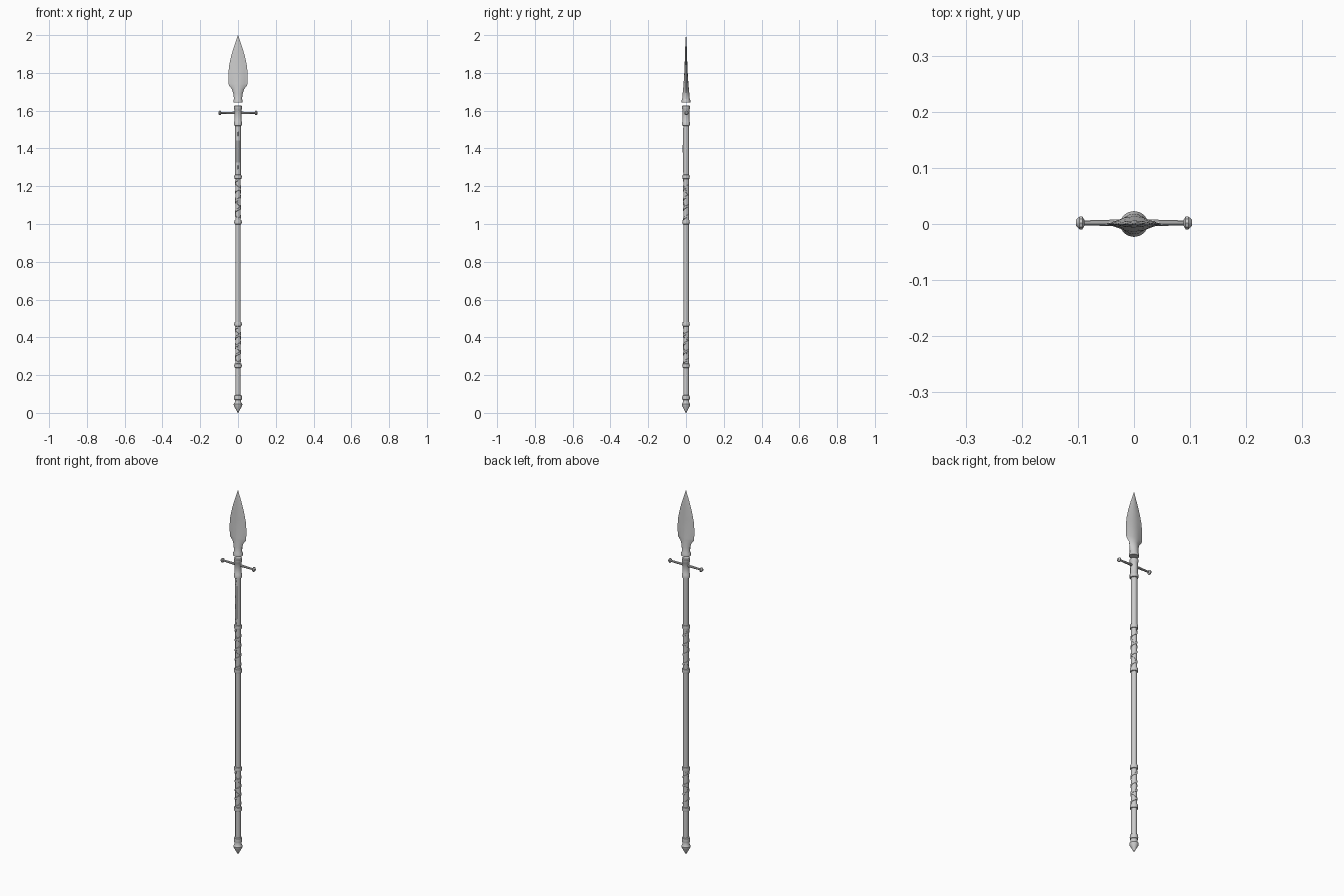
import bpy, bmesh
from math import sin, cos, pi, copysign
from mathutils import Matrix

if "Cube" in bpy.data.objects:
    bpy.data.objects.remove(bpy.data.objects["Cube"])


def loft(name, rings, caps=True):
    """Skin a list of closed point rings into one object."""
    bm = bmesh.new()
    rows = [[bm.verts.new(p) for p in ring] for ring in rings]
    n = len(rows[0])
    for a, b in zip(rows, rows[1:]):
        for i in range(n):
            bm.faces.new((a[i], a[(i + 1) % n], b[(i + 1) % n], b[i]))
    if caps:
        bm.faces.new(rows[0])
        bm.faces.new(rows[-1])
    bmesh.ops.recalc_face_normals(bm, faces=bm.faces[:])
    me = bpy.data.meshes.new(name)
    bm.to_mesh(me)
    bm.free()
    ob = bpy.data.objects.new(name, me)
    bpy.context.collection.objects.link(ob)
    bpy.ops.object.select_all(action='DESELECT')
    ob.select_set(True)
    bpy.context.view_layer.objects.active = ob
    bpy.ops.object.shade_smooth_by_angle(angle=0.6)
    return ob


def lathe(name, profile, sides=14, y=0.0, matrix=None):
    """Revolve (radius, z) pairs around the vertical axis."""
    rings = [[(r * cos(2 * pi * i / sides), y + r * sin(2 * pi * i / sides), z)
              for i in range(sides)] for r, z in profile]
    ob = loft(name, rings)
    if matrix is not None:
        ob.data.transform(matrix)
    return ob


def wrap(name, z0, z1, turns, radius, thick, direction=1):
    """Flat cord wound around the shaft."""
    steps = int(turns * 14)
    rings = []
    for k in range(steps + 1):
        t = k / steps
        a = direction * 2 * pi * turns * t - pi / 2
        z = z0 + (z1 - z0) * t
        rings.append([((radius + dr) * cos(a), (radius + dr) * sin(a), z + dz)
                      for dr, dz in ((-thick, -0.007), (thick, -0.005),
                                     (thick, 0.005), (-thick, 0.007))])
    return loft(name, rings)


# spear head: round socket blending into a ridged leaf blade
# (z, half width, half thickness, concavity)
head = [(1.642, 0.018, 0.017, 1), (1.642, 0.025, 0.023, 1), (1.655, 0.025, 0.023, 1),
        (1.662, 0.021, 0.020, 1), (1.69, 0.025, 0.018, 1.4), (1.715, 0.033, 0.015, 2.2),
        (1.732, 0.047, 0.014, 3), (1.742, 0.050, 0.013, 3), (1.80, 0.0505, 0.009, 3),
        (1.84, 0.047, 0.007, 3), (1.89, 0.036, 0.006, 3), (1.94, 0.021, 0.004, 2.5),
        (1.98, 0.007, 0.002, 2), (2.0, 0.0006, 0.0006, 1)]
loft("spear_head", [[(w * cos(2 * pi * i / 16),
                      t * copysign(abs(sin(2 * pi * i / 16)) ** p, sin(2 * pi * i / 16)), z)
                     for i in range(16)] for z, w, t, p in head])

# shaft
lathe("shaft", [(0.0145, 0.05), (0.0145, 1.25), (0.0155, 1.27), (0.0155, 1.60)], y=0.001)

# collar carrying the crossbar
lathe("collar", [(0.016, 1.52), (0.021, 1.522), (0.021, 1.540), (0.0185, 1.544),
                 (0.0185, 1.605), (0.021, 1.609), (0.021, 1.624), (0.017, 1.628)])

# crossbar with a knob on each end
side = Matrix.Translation((0, 0, 1.588)) @ Matrix.Rotation(pi / 2, 4, 'Y')
lathe("crossbar", [(0.0045, -0.094), (0.0065, -0.02), (0.0065, 0.02), (0.0045, 0.094)],
      10, 0.002, side)
for label, s in (("left", -1), ("right", 1)):
    lathe("crossbar_knob_" + label,
          [(0.005, s * 0.088), (0.012, s * 0.092), (0.012, s * 0.097), (0.006, s * 0.103)],
          10, 0.002, side)

# metal rings along the shaft
for i, z in enumerate((0.25, 0.47, 1.01, 1.25)):
    lathe(f"shaft_ring_{i + 1}",
          [(0.014, z - 0.012), (0.019, z - 0.010), (0.0205, z), (0.019, z + 0.010),
           (0.014, z + 0.012)])

# cord grips between the ring pairs
for label, z0, z1 in (("lower", 0.265, 0.455), ("upper", 1.025, 1.235)):
    wrap(label + "_grip_cord", z0, z1, 4, 0.0145, 0.0025)
    wrap(label + "_grip_cross_cord", z0, z1, 2.5, 0.014, 0.002, -1)

# long carved strip on the front of the upper shaft
strip = [(1.27, 0.003, 0.001), (1.33, 0.007, 0.003), (1.40, 0.008, 0.004),
         (1.46, 0.006, 0.003), (1.51, 0.003, 0.001)]
loft("carved_strip", [[(w * cos(2 * pi * i / 8), -0.0135 + d * sin(2 * pi * i / 8), z)
                       for i in range(8)] for z, w, d in strip])

# butt spike with its ring
lathe("butt_ring", [(0.015, 0.068), (0.020, 0.070), (0.021, 0.080), (0.020, 0.092),
                    (0.015, 0.094)])
lathe("butt_spike", [(0.001, 0.0), (0.022, 0.038), (0.023, 0.046), (0.017, 0.056),
                     (0.017, 0.070)])
